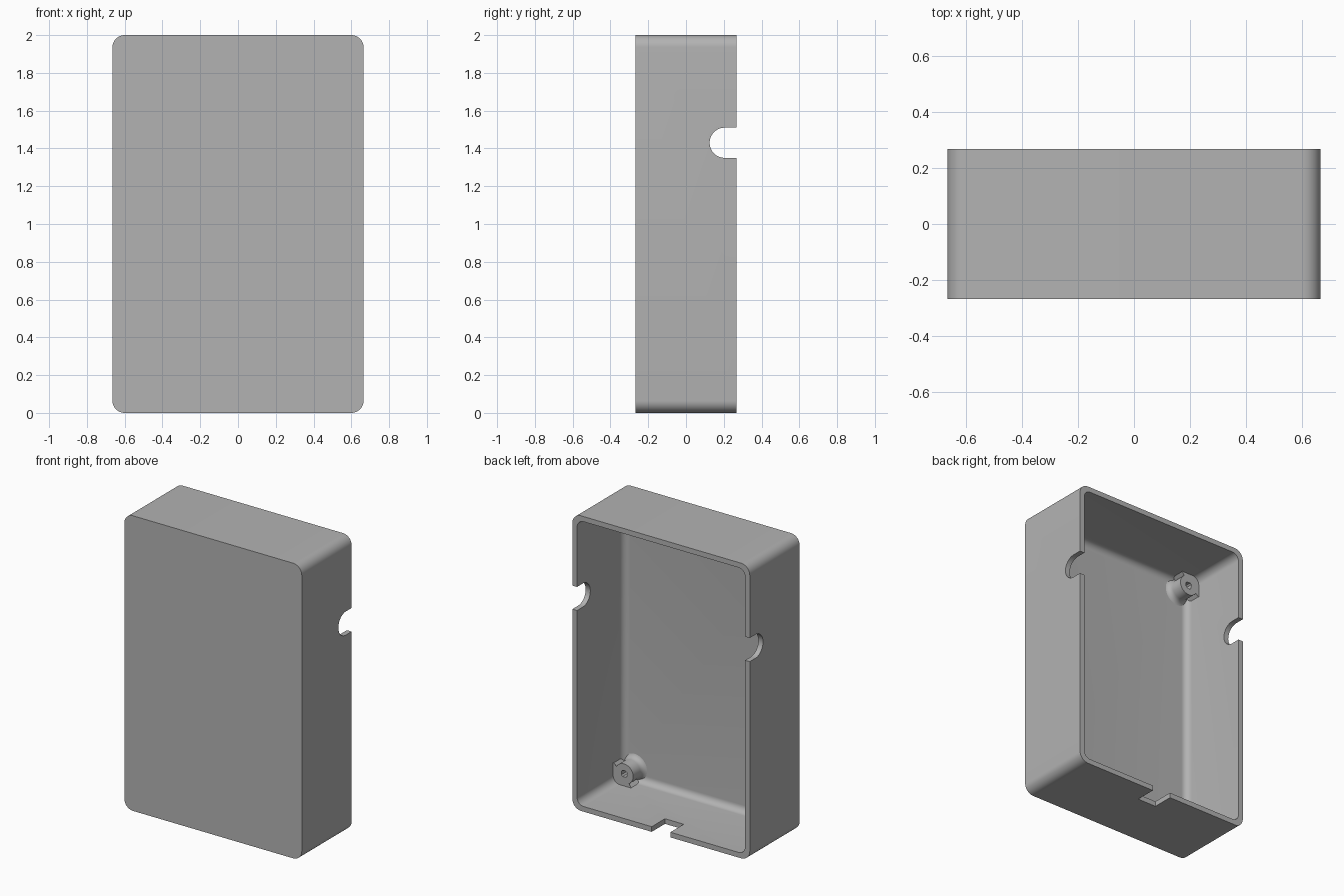
import bpy
import bmesh
from math import sin, cos, pi, radians, atan2

if "Cube" in bpy.data.objects:
    bpy.data.objects.remove(bpy.data.objects["Cube"])

W, D, H = 0.665, 0.267, 1.0      # half width, half depth, half height
WALL = 0.035
FLOOR = -D + WALL

grey = bpy.data.materials.new("plain_grey")
grey.use_nodes = True
colour = (0.45, 0.45, 0.45, 1)
grey.diffuse_color = colour
grey.node_tree.nodes["Principled BSDF"].inputs["Base Color"].default_value = colour


def rounded_rect(hw, hh, r, steps=10):
    """Outline of a rounded rectangle centred on the box."""
    pts = []
    for q, (sx, sz) in enumerate([(1, 1), (-1, 1), (-1, -1), (1, -1)]):
        for i in range(steps + 1):
            a = (q + i / steps) * pi / 2
            pts.append((sx * (hw - r) + r * cos(a), H + sz * (hh - r) + r * sin(a)))
    return pts


def loft(name, sections):
    """Join outlines given as (points, y) and cap both ends."""
    bm = bmesh.new()
    rings = [[bm.verts.new((x, y, z)) for x, z in pts] for pts, y in sections]
    for a, b in zip(rings, rings[1:]):
        for i in range(len(a)):
            j = (i + 1) % len(a)
            bm.faces.new((a[i], a[j], b[j], b[i]))
    bm.faces.new(rings[0])
    bm.faces.new(rings[-1])
    bmesh.ops.recalc_face_normals(bm, faces=bm.faces)
    mesh = bpy.data.meshes.new(name)
    bm.to_mesh(mesh)
    bm.free()
    obj = bpy.data.objects.new(name, mesh)
    bpy.context.collection.objects.link(obj)
    mesh.materials.append(grey)
    return obj


def activate(obj):
    bpy.ops.object.select_all(action='DESELECT')
    obj.select_set(True)
    bpy.context.view_layer.objects.active = obj


def smooth(obj):
    activate(obj)
    bpy.ops.object.shade_smooth_by_angle(angle=radians(32))


# Open-backed shell with a filleted inner floor
outer = rounded_rect(W, H, 0.065)
fillet, inner_r = 0.045, 0.05
sections = [(outer, -D), (outer, D),
            (rounded_rect(W - WALL, H - WALL, inner_r), D)]
for i in range(9):
    a = i / 8 * pi / 2
    inset = fillet * (1 - cos(a))
    sections.append((rounded_rect(W - WALL - inset, H - WALL - inset, inner_r - inset),
                     FLOOR + fillet * (1 - sin(a))))
shell = loft("shell", sections)


# Cable notches: a round-ended one through both sides, a square one at the bottom
def prism(name, outline, axis, low, high):
    bm = bmesh.new()
    if axis == 'X':
        verts = [bm.verts.new((low, u, v)) for u, v in outline]
        shift = (high - low, 0, 0)
    else:
        verts = [bm.verts.new((u, v, low)) for u, v in outline]
        shift = (0, 0, high - low)
    face = bm.faces.new(verts)
    ext = bmesh.ops.extrude_face_region(bm, geom=[face])
    bmesh.ops.translate(bm, vec=shift,
                        verts=[g for g in ext["geom"] if isinstance(g, bmesh.types.BMVert)])
    bmesh.ops.recalc_face_normals(bm, faces=bm.faces)
    mesh = bpy.data.meshes.new(name)
    bm.to_mesh(mesh)
    bm.free()
    mesh.materials.append(grey)
    obj = bpy.data.objects.new(name, mesh)
    obj.hide_render = True
    bpy.context.collection.objects.link(obj)
    return obj


nr, nz = 0.08, 1.43
u_shape = [(0.205 + nr * cos(a), nz + nr * sin(a))
           for a in [pi / 2 + i / 20 * pi for i in range(21)]]
u_shape += [(0.4, nz - nr), (0.4, nz + nr)]
slot = [(-0.07, 0.125), (0.07, 0.125), (0.07, 0.4), (-0.07, 0.4)]
cutters = [prism("side_notch_cutter", u_shape, 'X', -1, 1),
           prism("bottom_notch_cutter", slot, 'Z', -0.1, 0.1)]
activate(shell)
for cutter in cutters:
    mod = shell.modifiers.new("notch", 'BOOLEAN')
    mod.operation = 'DIFFERENCE'
    mod.solver = 'EXACT'
    mod.object = cutter
    bpy.ops.object.modifier_apply(modifier=mod.name)
for cutter in cutters:
    bpy.data.objects.remove(cutter)
smooth(shell)

# Corner screw posts: round towards the middle, run into the walls at the corner
R, REACH = 0.068, 0.09
leaf = [(R * cos(a), R * sin(a))
        for a in [radians(115 + 220 * i / 24) for i in range(25)]]
leaf += [(REACH, -0.06), (REACH, 0.05), (0.05, REACH), (-0.06, REACH)]
TOP = -0.12


def post(name, sx, sz):
    cx, cz = sx * 0.548, H + sz * (H - 0.117)

    def place(pts):
        return [(cx + sx * min(u, REACH), cz + sz * min(v, REACH)) for u, v in pts]

    parts = []
    flare = 0.04
    for i in range(7):
        a = i / 6 * pi / 2
        k = 1 + flare * (1 - sin(a)) / R
        parts.append((place([(u * k, v * k) for u, v in leaf]),
                      FLOOR - 0.003 + flare * (1 - cos(a))))
    parts.append((place(leaf), TOP))
    hole = [(0.024 * cos(atan2(v, u)), 0.024 * sin(atan2(v, u))) for u, v in leaf]
    parts += [(place(hole), TOP), (place(hole), TOP - 0.09)]
    smooth(loft(name, parts))


for side, sx in (("left", 1), ("right", -1)):
    for level, sz in (("upper", 1), ("lower", -1)):
        post(f"{level}_{side}_screw_post", sx, sz)
